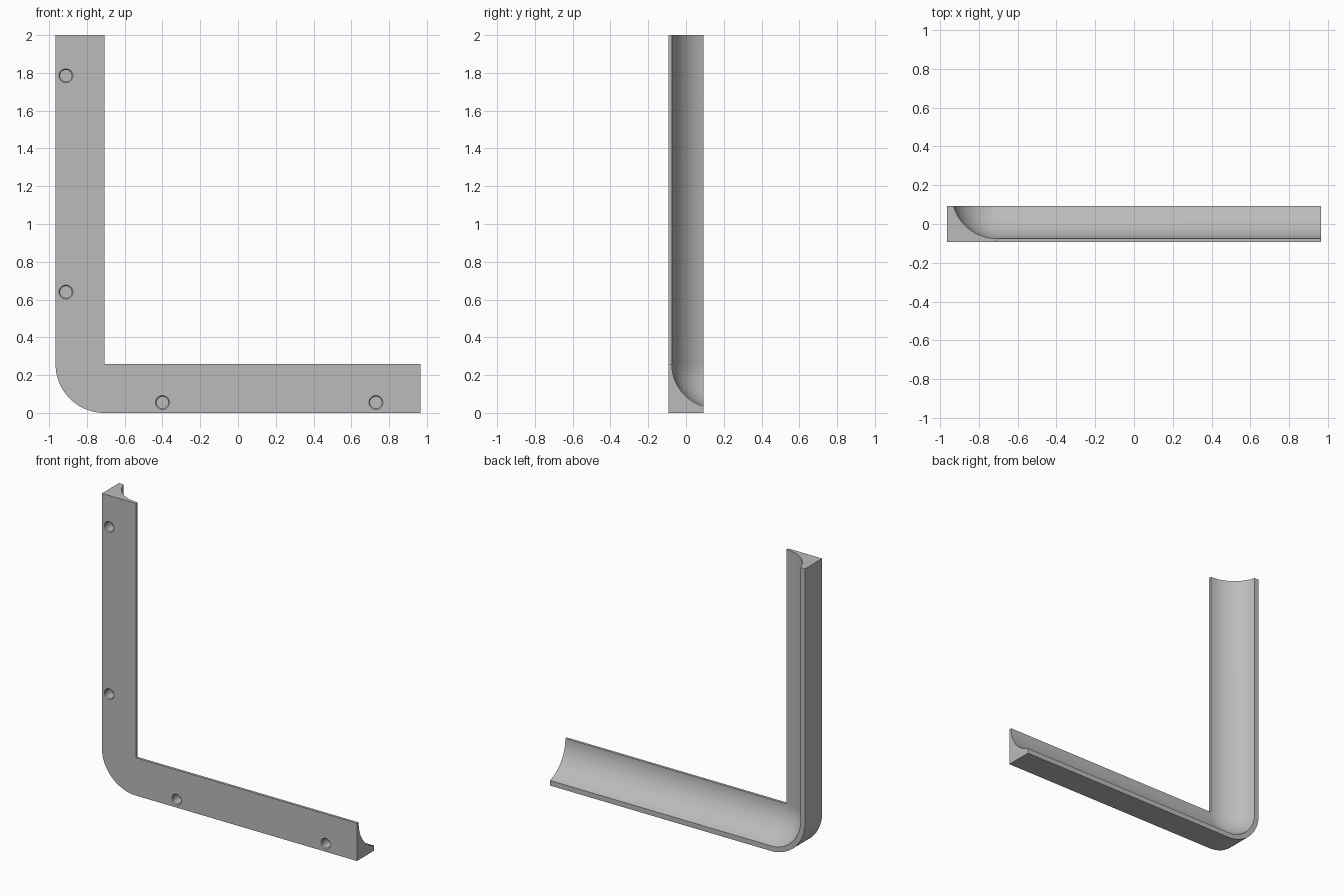
import bpy, bmesh, math
from mathutils import Vector

cube = bpy.data.objects.get("Cube")
if cube:
    bpy.data.objects.remove(cube, do_unlink=True)

W = 0.258                   # leg width, also the outer corner radius
CX, CZ = -0.708, W          # inner corner, pivot of the bend
BACK, FRONT = 0.093, -0.093
LIP = 0.018                 # thickness at the inner edge
RIM = 0.035                 # width of the outer rim

grey = bpy.data.materials.new("plain grey")
grey.use_nodes = True
grey.diffuse_color = (0.5, 0.5, 0.5, 1)
grey.node_tree.nodes["Principled BSDF"].inputs["Base Color"].default_value = (0.5, 0.5, 0.5, 1)

# Cross-section as (distance from the inner edge, y), with a concave cove
rise, run = BACK - FRONT - LIP, W - RIM
radius = (rise ** 2 + run ** 2) / (2 * rise)
sweep = math.asin(run / radius)
cove_y = FRONT + LIP + radius
profile = [(0, FRONT), (W, FRONT), (W, BACK)]
steps = 20
for i in range(steps + 1):
    a = sweep * (1 - i / steps)
    profile.append((radius * math.sin(a), cove_y - radius * math.cos(a)))

# Stations along the L: top end, rounded corner, right end
bend = 24
stations = [(CX, 2.0, 0)]
stations += [(CX, CZ, math.pi / 2 * i / bend) for i in range(bend + 1)]
stations += [(0.966, CZ, math.pi / 2)]

bm = bmesh.new()
rings = [[bm.verts.new((x - t * math.cos(a), y, z - t * math.sin(a))) for t, y in profile]
         for x, z, a in stations]
n = len(profile)
for r, s in zip(rings, rings[1:]):
    for i in range(n):
        j = (i + 1) % n
        bm.faces.new((r[i], r[j], s[j], s[i]))
bm.faces.new(rings[0])
bm.faces.new(rings[-1][::-1])
bmesh.ops.remove_doubles(bm, verts=bm.verts, dist=1e-5)
bmesh.ops.recalc_face_normals(bm, faces=bm.faces)
mesh = bpy.data.meshes.new("corner_bracket")
bm.to_mesh(mesh)
bm.free()
bracket = bpy.data.objects.new("corner_bracket", mesh)
bpy.context.collection.objects.link(bracket)
mesh.materials.append(grey)


def hole_cutter(x, z):
    """Blind round hole with a chamfered mouth, opening to the front."""
    b = bmesh.new()
    sides = 32
    loops = []
    for r, y in [(0.042, FRONT - 0.005), (0.031, FRONT + 0.006), (0.031, FRONT + 0.07)]:
        loops.append([b.verts.new(Vector((x + r * math.cos(math.tau * k / sides), y,
                                          z + r * math.sin(math.tau * k / sides))))
                      for k in range(sides)])
    for p, q in zip(loops, loops[1:]):
        for k in range(sides):
            m = (k + 1) % sides
            b.faces.new((p[k], p[m], q[m], q[k]))
    b.faces.new(loops[0])
    b.faces.new(loops[-1])
    bmesh.ops.recalc_face_normals(b, faces=b.faces)
    me = bpy.data.meshes.new("hole_cutter")
    b.to_mesh(me)
    b.free()
    me.materials.append(grey)
    ob = bpy.data.objects.new("hole_cutter", me)
    bpy.context.collection.objects.link(ob)
    ob.hide_render = True
    return ob


# Screw holes: two per leg
bpy.context.view_layer.objects.active = bracket
for x, z in [(-0.911, 1.785), (-0.911, 0.64), (-0.4, 0.055), (0.73, 0.055)]:
    cutter = hole_cutter(x, z)
    mod = bracket.modifiers.new("hole", "BOOLEAN")
    mod.operation = "DIFFERENCE"
    mod.solver = "EXACT"
    mod.object = cutter
    bpy.ops.object.modifier_apply(modifier=mod.name)
    bpy.data.objects.remove(cutter, do_unlink=True)

# Smooth the cove and bend, keep the edges crisp
bpy.ops.object.select_all(action="DESELECT")
bracket.select_set(True)
bpy.ops.object.shade_smooth_by_angle(angle=math.radians(30))
